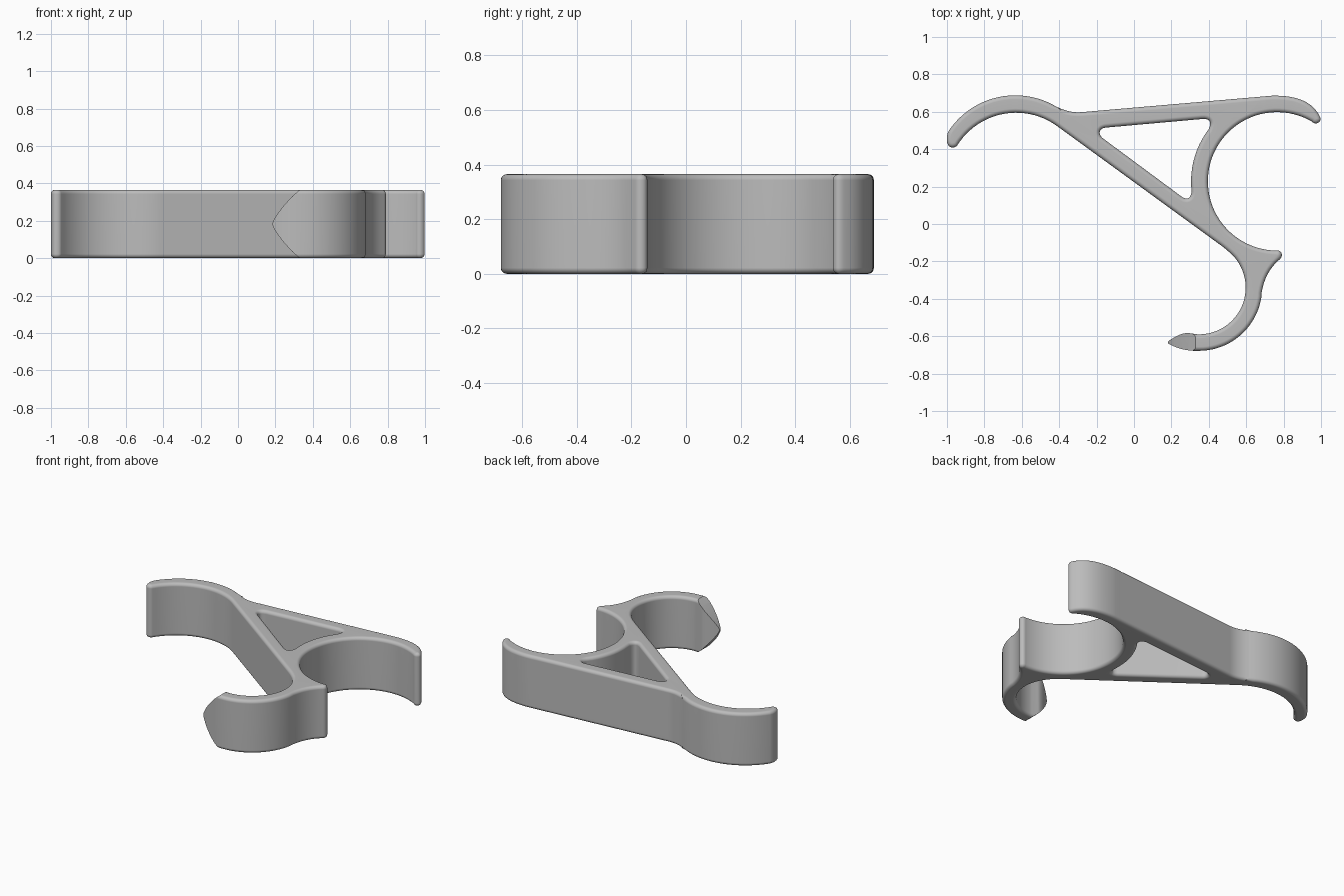
import bpy, bmesh
from math import sin, cos, pi, radians
from mathutils import Vector

HEIGHT, FILLET, STEPS = 0.365, 0.022, 5
HOOK_TIP = Vector((0.18, -0.634))

if "Cube" in bpy.data.objects:
    bpy.data.objects.remove(bpy.data.objects["Cube"])


def arc(cx, cy, r, a0, a1):
    """Points of a circular arc between two angles in degrees."""
    n = max(4, int(abs(a1 - a0) / 4))
    angles = [radians(a0 + (a1 - a0) * i / n) for i in range(n + 1)]
    return [Vector((cx + r * cos(a), cy + r * sin(a))) for a in angles]


def bend(p0, c, p1, n=8):
    """Rounded corner from p0 to p1, pulled towards c."""
    p0, c, p1 = Vector(p0), Vector(c), Vector(p1)
    ts = [i / n for i in range(n + 1)]
    return [p0 * (1 - t) ** 2 + c * 2 * t * (1 - t) + p1 * t * t for t in ts]


def join(*pieces):
    """Chain pieces into one closed loop without doubled points."""
    loop = []
    for p in sum(pieces, []):
        if not loop or (p - loop[-1]).length > 0.003:
            loop.append(p)
    if (loop[0] - loop[-1]).length < 0.003:
        loop.pop()
    return loop


def inset(loop, d):
    """Move a loop into the material, fading out at the pointed hook tip."""
    result = []
    for i, p in enumerate(loop):
        a = (p - loop[i - 1]).normalized()
        b = (loop[(i + 1) % len(loop)] - p).normalized()
        t = (a + b).normalized()
        fade = min(1, (p - HOOK_TIP).length / 0.11)
        result.append(p + Vector((-t.y, t.x)) * d * fade)
    return result


# Outline, counterclockwise from the left hook
outline = join(
    arc(-0.63, 0.224, 0.371, 148, 54),                            # left hook, inside
    bend((0.455, -0.107), (0.505, -0.143), (0.54, -0.181)),       # neck
    arc(0.347, -0.34, 0.25, 40, -92),                             # lower hook, inside
    bend((0.30, -0.584), (0.26, -0.575), (0.19, -0.622)),         # hook tip
    bend((0.19, -0.622), (0.17, -0.635), (0.19, -0.643), 4),
    bend((0.19, -0.643), (0.25, -0.675), (0.32, -0.678)),
    arc(0.347, -0.34, 0.338, -90, -8),                            # lower hook, outside
    bend((0.682, -0.37), (0.70, -0.255), (0.778, -0.19)),         # spur
    bend((0.778, -0.19), (0.795, -0.175), (0.789, -0.157)),
    bend((0.789, -0.157), (0.782, -0.138), (0.755, -0.142)),
    arc(0.765, 0.228, 0.37, -95, -300),                           # right cradle
    bend((0.953, 0.545), (0.972, 0.53), (0.99, 0.545)),           # cradle tip
    bend((0.99, 0.545), (1.006, 0.558), (0.988, 0.585)),
    bend((0.988, 0.585), (0.93, 0.69), (0.74, 0.686), 14),
    bend((0.74, 0.686), (0.71, 0.684), (0.67, 0.68), 4),
    bend((-0.28, 0.598), (-0.345, 0.592), (-0.41, 0.626)),        # top edge and notch
    arc(-0.635, 0.26, 0.428, 58, 146),                            # left hook, outside
    bend((-0.99, 0.499), (-1.006, 0.468), (-0.999, 0.435)),
    bend((-0.999, 0.435), (-0.99, 0.406), (-0.966, 0.409)),
    bend((-0.966, 0.409), (-0.953, 0.41), (-0.945, 0.42), 4),
)

# Triangular window, clockwise
window = join(
    bend((-0.183, 0.482), (-0.188, 0.512), (-0.145, 0.516)),
    bend((0.36, 0.561), (0.43, 0.567), (0.398, 0.505)),
    arc(0.765, 0.228, 0.46, 143, 187),
    bend((0.308, 0.17), (0.298, 0.118), (0.255, 0.146)),
    bend((-0.165, 0.457), (-0.18, 0.468), (-0.183, 0.482), 4),
)

# Body: rounded rims on both faces
rim = [(FILLET * (1 - sin(a)), FILLET * (1 - cos(a)))
       for a in [i * pi / 2 / STEPS for i in range(STEPS + 1)]]
section = rim + [(d, HEIGHT - z) for d, z in reversed(rim)]
bm = bmesh.new()
caps = [[], []]
for loop in (outline, window):
    n = len(loop)
    rings = [[bm.verts.new((p.x, p.y, z)) for p in inset(loop, d)] for d, z in section]
    for low, high in zip(rings, rings[1:]):
        for i in range(n):
            j = (i + 1) % n
            bm.faces.new((low[i], low[j], high[j], high[i]))
    for cap, ring in zip(caps, (rings[0], rings[-1])):
        cap += [bm.edges.get((ring[i], ring[(i + 1) % n])) for i in range(n)]
for cap in caps:
    bmesh.ops.triangle_fill(bm, use_beauty=True, use_dissolve=False, edges=cap,
                            normal=(0, 0, 1))
bmesh.ops.recalc_face_normals(bm, faces=bm.faces)


def make_object(name, bm):
    mesh = bpy.data.meshes.new(name)
    bm.to_mesh(mesh)
    bm.free()
    obj = bpy.data.objects.new(name, mesh)
    bpy.context.collection.objects.link(obj)
    return obj


body = make_object("hook_bracket", bm)

# Cutter that points the lower hook tip
nose = [(0.36, -0.03), (0.33, 0.0), (0.29, 0.034), (0.25, 0.078), (0.215, 0.122), (0.19, 0.162)]
half = [(0.0, -0.03)] + nose + [(0.183, HEIGHT / 2)]
shape = half + [(x, HEIGHT - z) for x, z in reversed(half[:-1])]
bm = bmesh.new()
face = bm.faces.new([bm.verts.new((x, -0.74, z)) for x, z in shape])
side = bmesh.ops.extrude_face_region(bm, geom=[face])
moved = [v for v in side["geom"] if isinstance(v, bmesh.types.BMVert)]
bmesh.ops.translate(bm, verts=moved, vec=(0, 0.24, 0))
bmesh.ops.recalc_face_normals(bm, faces=bm.faces)
cutter = make_object("tip_cutter", bm)
cutter.hide_render = True

# Material
grey = bpy.data.materials.new("plain_grey")
grey.use_nodes = True
colour = (0.5, 0.5, 0.5, 1)
grey.diffuse_color = colour
grey.node_tree.nodes["Principled BSDF"].inputs["Base Color"].default_value = colour
for obj in (body, cutter):
    obj.data.materials.append(grey)

# Cut the tip, then shade
bpy.ops.object.select_all(action="DESELECT")
body.select_set(True)
bpy.context.view_layer.objects.active = body
cut = body.modifiers.new("cut_tip", "BOOLEAN")
cut.operation, cut.solver, cut.object = "DIFFERENCE", "EXACT", cutter
bpy.ops.object.modifier_apply(modifier=cut.name)
bpy.data.objects.remove(cutter)
bpy.ops.object.shade_smooth_by_angle(angle=radians(28))
weighted = body.modifiers.new("clean_normals", "WEIGHTED_NORMAL")
weighted.keep_sharp = True
